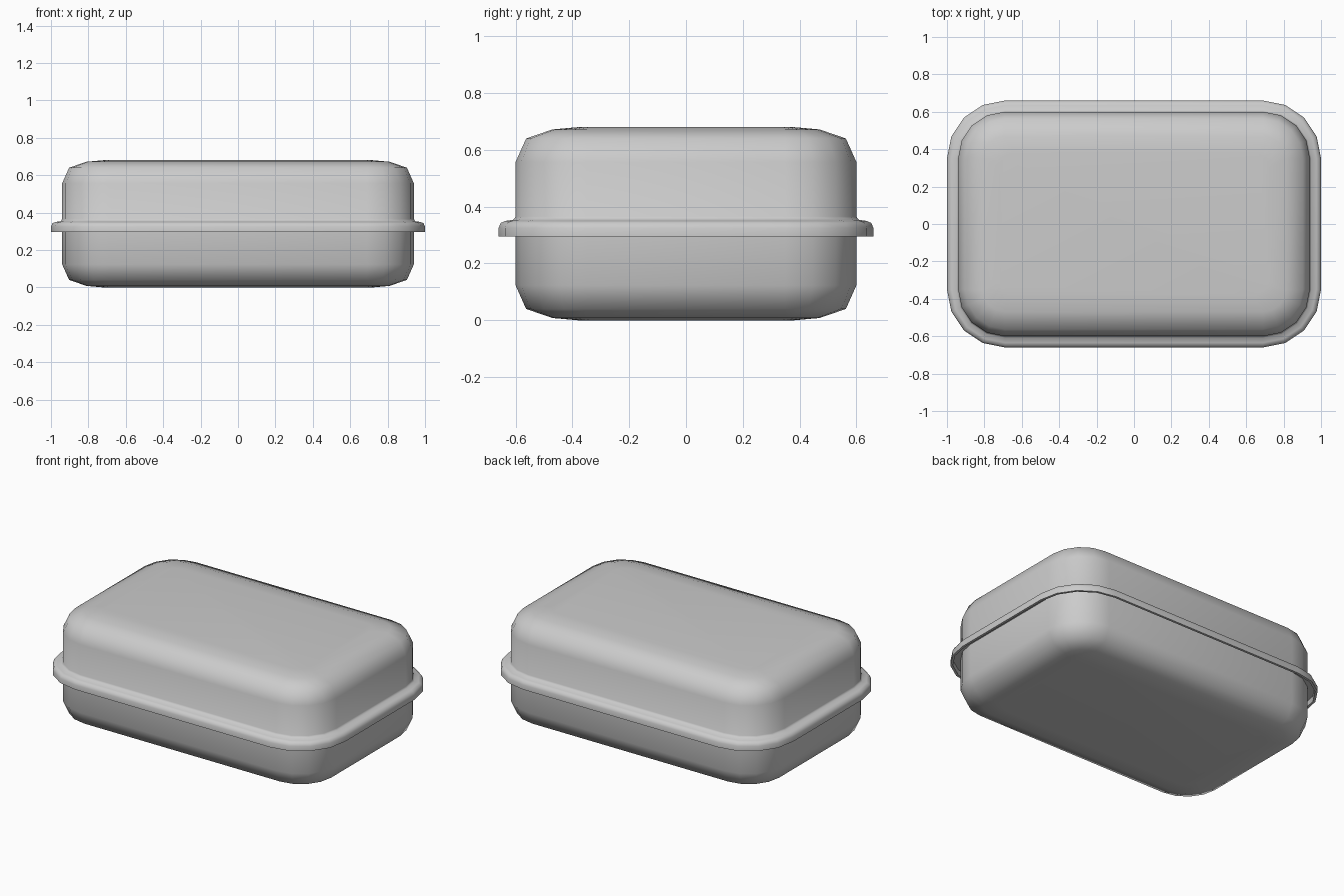
import bpy, bmesh, math

if "Cube" in bpy.data.objects:
    bpy.data.objects.remove(bpy.data.objects["Cube"])

CX, CY = 0.69, 0.35   # corner arc centres
R = 0.25              # corner radius of the body wall
SEG = 4               # segments per corner


def ring(bm, off, z):
    """Rounded rectangle, offset outward from the body wall."""
    verts = []
    for q, (sx, sy) in enumerate([(1, 1), (-1, 1), (-1, -1), (1, -1)]):
        # keep a minimum radius, sliding the centre in for deep insets
        r = max(R + off, 0.08)
        shift = R + off - r
        for i in range(SEG + 1):
            a = math.pi / 2 * (q + i / SEG)
            verts.append(bm.verts.new((sx * (CX + shift) + r * math.cos(a),
                                       sy * (CY + shift) + r * math.sin(a), z)))
    return verts


def shell(name, profile):
    """Loft rings through (offset, z) points; cap the first ring."""
    bm = bmesh.new()
    rings = [ring(bm, o, z) for o, z in profile]
    bm.faces.new(rings[0])
    for a, b in zip(rings, rings[1:]):
        n = len(a)
        for i in range(n):
            j = (i + 1) % n
            bm.faces.new((a[i], a[j], b[j], b[i]))
    bmesh.ops.recalc_face_normals(bm, faces=bm.faces)
    me = bpy.data.meshes.new(name)
    bm.to_mesh(me)
    bm.free()
    ob = bpy.data.objects.new(name, me)
    bpy.context.collection.objects.link(ob)
    bpy.ops.object.select_all(action='DESELECT')
    bpy.context.view_layer.objects.active = ob
    ob.select_set(True)
    bpy.ops.object.shade_smooth_by_angle(angle=math.radians(62))
    return ob


# Lid: rounded top, straight wall, flange with a hollow down-turned lip
shell("lid", [(-0.22, 0.68), (-0.13, 0.672), (-0.037, 0.64), (0, 0.557),
              (0, 0.365), (0.008, 0.354), (0.035, 0.35), (0.052, 0.343),
              (0.06, 0.325), (0.06, 0.295), (0.045, 0.295), (0.045, 0.33),
              (0, 0.33)])

# Base tray: rounded bottom and straight wall running up under the lid
shell("base_tray", [(-0.22, 0), (-0.13, 0.008), (-0.037, 0.04), (0, 0.123),
                    (0, 0.33)])
